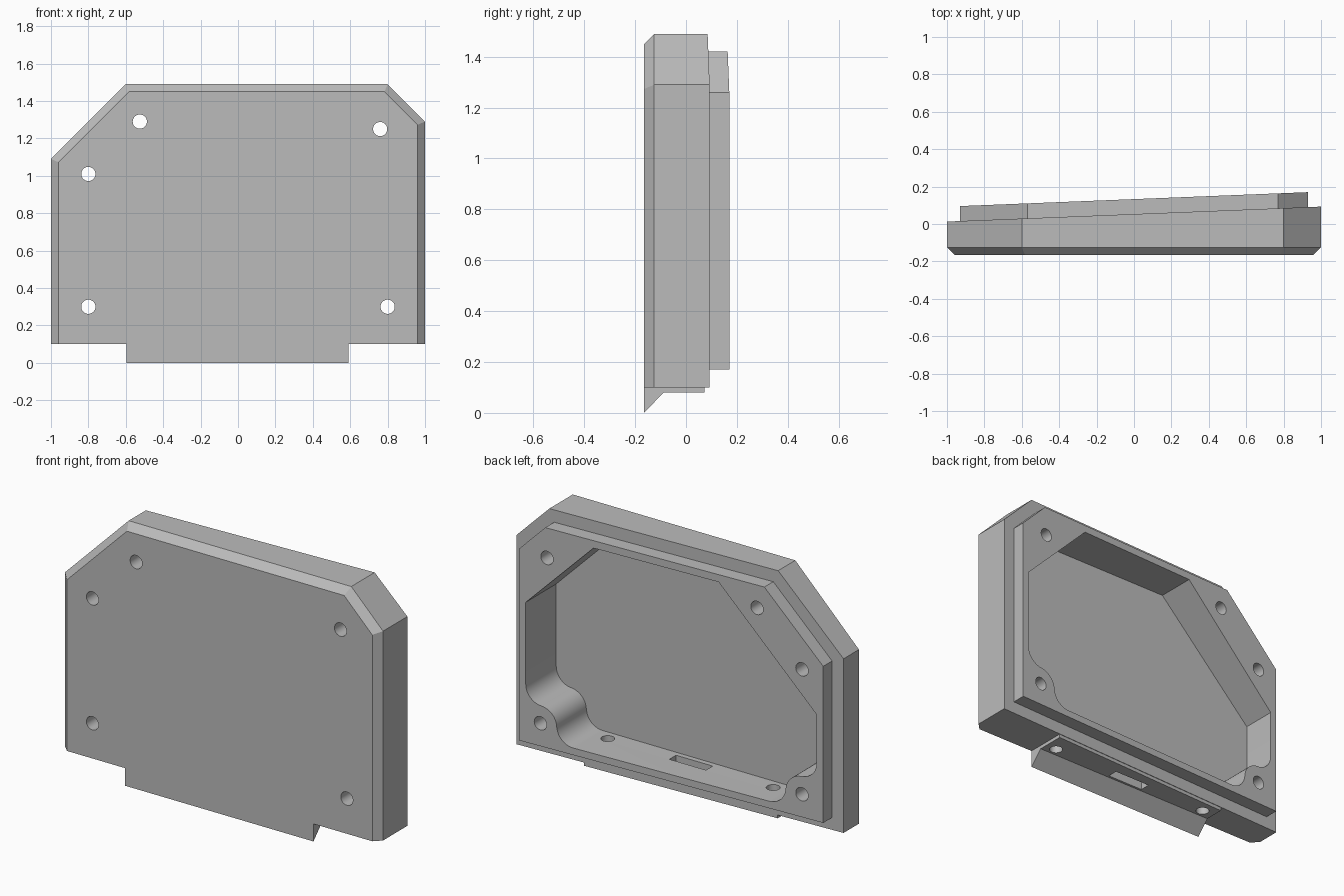
import bpy, bmesh
from math import sin, cos, pi, radians

cube = bpy.data.objects.get("Cube")
if cube:
    bpy.data.objects.remove(cube, do_unlink=True)

grey = bpy.data.materials.new("mid_grey")
grey.use_nodes = True
colour = (0.5, 0.5, 0.5, 1)
grey.diffuse_color = colour
grey.node_tree.nodes["Principled BSDF"].inputs["Base Color"].default_value = colour


def rear(x):
    """Depth of the slanted rear plane at x."""
    return 0.053 + 0.04 * x


def loft(name, rings):
    """Solid through matching rings of 3D points, capped at both ends."""
    bm = bmesh.new()
    loops = [[bm.verts.new(p) for p in ring] for ring in rings]
    n = len(loops[0])
    for a, b in zip(loops, loops[1:]):
        for i in range(n):
            j = (i + 1) % n
            bm.faces.new((a[i], a[j], b[j], b[i]))
    bm.faces.new(loops[0])
    bm.faces.new(loops[-1])
    bmesh.ops.recalc_face_normals(bm, faces=bm.faces)
    mesh = bpy.data.meshes.new(name)
    bm.to_mesh(mesh)
    bm.free()
    mesh.materials.append(grey)
    ob = bpy.data.objects.new(name, mesh)
    bpy.context.collection.objects.link(ob)
    return ob


def combine(target, tool, operation):
    """Apply a boolean, then discard the tool object."""
    tool.hide_render = True
    mod = target.modifiers.new(tool.name, 'BOOLEAN')
    mod.operation, mod.solver, mod.object = operation, 'EXACT', tool
    bpy.context.view_layer.objects.active = target
    bpy.ops.object.modifier_apply(modifier=mod.name)
    bpy.data.objects.remove(tool, do_unlink=True)


def arc(cx, cz, r, start, end, steps=10):
    angles = [radians(start + (end - start) * i / steps) for i in range(steps + 1)]
    return [(cx + r * cos(a), cz + r * sin(a)) for a in angles]


def circle(cx, cy, r, n=32):
    return [(cx + r * cos(2 * pi * i / n), cy + r * sin(2 * pi * i / n)) for i in range(n)]


# Main housing: clipped corners, front chamfer, slanted rear
outer = [(-1, 0.1), (1, 0.1), (1, 1.29), (0.8, 1.49), (-0.6, 1.49), (-1, 1.09)]
front = [(-0.96, 0.1), (0.96, 0.1), (0.96, 1.273), (0.783, 1.45), (-0.583, 1.45), (-0.96, 1.073)]
housing = loft("housing", [
    [(x, -0.165, z) for x, z in front],
    [(x, -0.125, z) for x, z in outer],
    [(x, rear(x), z) for x, z in outer]])

# Raised rear lip
lip = [(-0.93, 0.17), (0.93, 0.17), (0.93, 1.26), (0.77, 1.42), (-0.57, 1.42), (-0.93, 1.06)]
rear_lip = loft("rear_lip", [
    [(x, rear(x) - 0.03, z) for x, z in lip],
    [(x, rear(x) + 0.08, z) for x, z in lip]])
combine(housing, rear_lip, 'UNION')

# Bottom tab: pointed front edge and a thin plate behind it
bottom_tab = loft("bottom_tab", [
    [(x, -0.165, 0), (x, -0.088, 0.08), (x, rear(x) - 0.003, 0.08),
     (x, rear(x) - 0.003, 0.15), (x, -0.165, 0.15)] for x in (-0.595, 0.59)])
combine(housing, bottom_tab, 'UNION')

# Merge the flush front faces
bm = bmesh.new()
bm.from_mesh(housing.data)
bmesh.ops.remove_doubles(bm, verts=bm.verts, dist=0.0001)
bmesh.ops.dissolve_limit(bm, angle_limit=radians(0.5), verts=bm.verts, edges=bm.edges)
bm.to_mesh(housing.data)
bm.free()

# Rear cavity with rounded screw bosses in the lower corners
boss = arc(0.79, 0.5, 0.1, 0, -90) + arc(0.8, 0.3, 0.1, 90, 180) + arc(0.6, 0.31, 0.1, 0, -90)
inner = boss + [(-x, z) for x, z in reversed(boss)]
inner += [(-0.89, 0.775), (-0.29, 1.378), (0.475, 1.378), (0.89, 0.965)]
cavity = loft("cavity_cutter", [[(x, y, z) for x, z in inner] for y in (-0.105, 0.5)])
combine(housing, cavity, 'DIFFERENCE')

# Screw holes from front to back
for cx, cz in [(-0.525, 1.29), (-0.8, 1.01), (-0.8, 0.3), (0.8, 0.3), (0.76, 1.25)]:
    ring = circle(cx, cz, 0.038)
    hole = loft("screw_hole_cutter", [[(x, y, z) for x, z in ring] for y in (-0.5, 0.5)])
    combine(housing, hole, 'DIFFERENCE')

# Two round holes and a slot through the bottom wall
slot = [(-0.115, -0.075), (0.115, -0.075), (0.115, -0.015), (-0.115, -0.015)]
for outline in (circle(-0.52, -0.04, 0.036), circle(0.52, -0.04, 0.036), slot):
    hole = loft("bottom_hole_cutter", [[(x, y, z) for x, y in outline] for z in (0.03, 0.25)])
    combine(housing, hole, 'DIFFERENCE')

# Smooth the bores and fillets, keep the other edges sharp
bpy.ops.object.select_all(action='DESELECT')
housing.select_set(True)
bpy.context.view_layer.objects.active = housing
bpy.ops.object.shade_smooth_by_angle(angle=radians(25))
